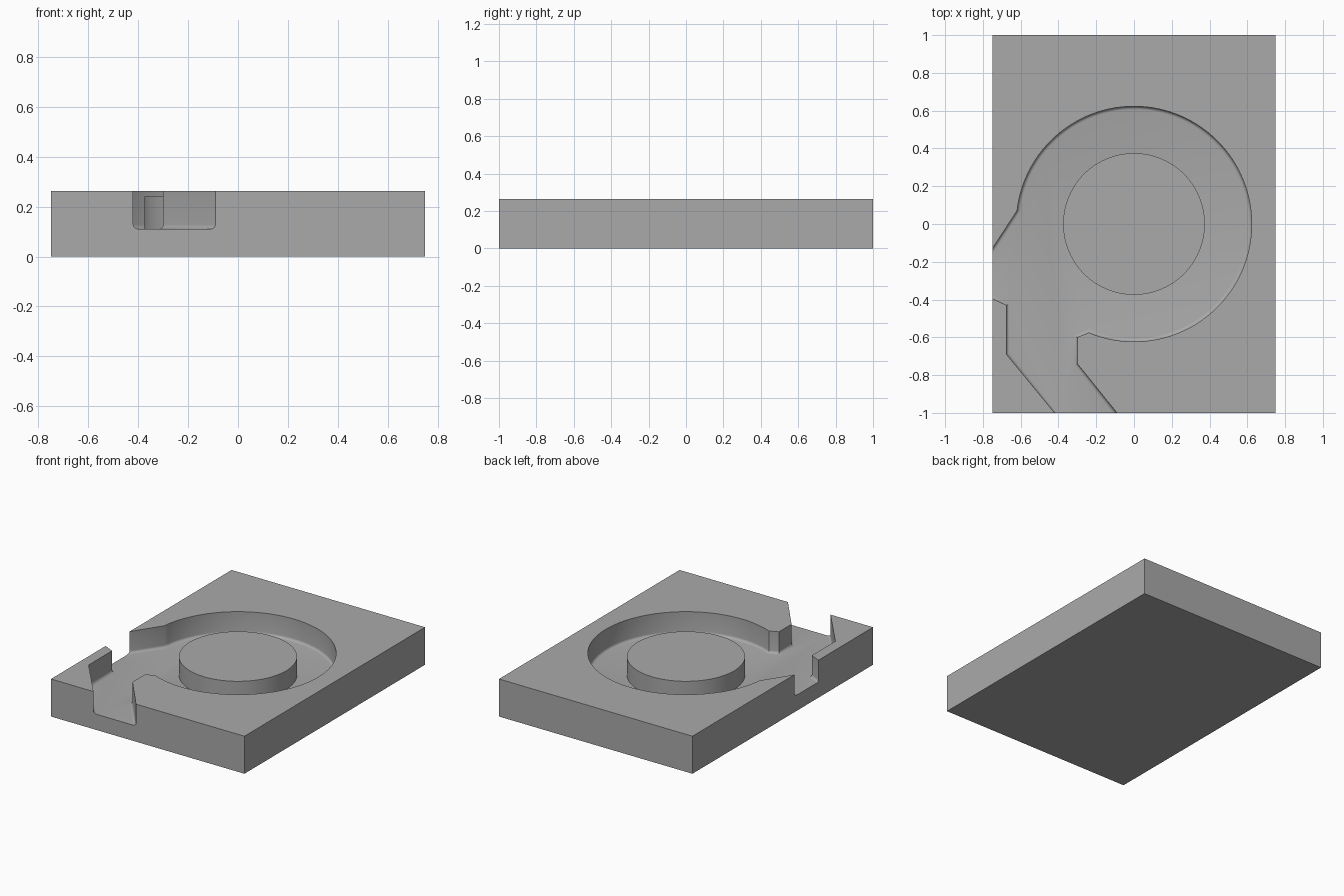
import bpy, bmesh, math

old = bpy.data.objects.get("Cube")
if old:
    bpy.data.objects.remove(old)

HEIGHT, FLOOR, POST_TOP = 0.263, 0.11, 0.24
RING_R, POST_R, FILLET = 0.623, 0.375, 0.018

grey = bpy.data.materials.new("plain grey")
grey.use_nodes = True
colour = (0.4, 0.4, 0.4, 1)
grey.diffuse_color = colour
grey.node_tree.nodes["Principled BSDF"].inputs["Base Color"].default_value = colour


def prism(name, outline, z0, z1, fillet=0):
    """Extrude an outline upward, optionally rounding its bottom rim."""
    bm = bmesh.new()
    base = bm.faces.new([bm.verts.new((x, y, z0)) for x, y in outline])
    top = bmesh.ops.extrude_face_region(bm, geom=[base])["geom"]
    bmesh.ops.translate(bm, vec=(0, 0, z1 - z0),
                        verts=[g for g in top if isinstance(g, bmesh.types.BMVert)])
    if fillet:
        rim = [e for e in bm.edges if all(abs(v.co.z - z0) < 1e-5 for v in e.verts)]
        bmesh.ops.bevel(bm, geom=rim, offset=fillet, segments=4, profile=0.5, affect='EDGES')
    bmesh.ops.recalc_face_normals(bm, faces=bm.faces)
    mesh = bpy.data.meshes.new(name)
    bm.to_mesh(mesh)
    bm.free()
    mesh.materials.append(grey)
    obj = bpy.data.objects.new(name, mesh)
    bpy.context.collection.objects.link(obj)
    return obj


def arc(radius, start, end, steps):
    angles = [math.radians(start + (end - start) * i / steps) for i in range(steps + 1)]
    return [(radius * math.cos(a), radius * math.sin(a)) for a in angles]


# Rectangular base plate
plate = prism("base_plate", [(-.75, -1), (.75, -1), (.75, 1), (-.75, 1)], 0, HEIGHT)

# Pocket outline: round bowl, side mouth and angled front channel
outline = arc(RING_R, 173.5, -112.7, 96)
outline += [(-.3, -.6), (-.3, -.74), (-.05, -1.05), (-.379, -1.05),
            (-.675, -.69), (-.675, -.43), (-.8, -.372), (-.8, -.207)]
cutter = prism("pocket_cutter", outline, FLOOR, HEIGHT + 0.2, FILLET)
cutter.hide_render = True
cutter.hide_set(True)

cut = plate.modifiers.new("pocket", 'BOOLEAN')
cut.operation = 'DIFFERENCE'
cut.solver = 'EXACT'
cut.object = cutter

# Bake the cut so that shading is set on the final faces
depsgraph = bpy.context.evaluated_depsgraph_get()
final = bpy.data.meshes.new_from_object(plate.evaluated_get(depsgraph))
plate.modifiers.clear()
plate.data = final
bpy.data.objects.remove(cutter)

# Round post in the middle of the bowl
post = prism("centre_post", arc(POST_R, 0, 360, 96)[:-1], FLOOR - 0.02, POST_TOP)

bpy.ops.object.select_all(action='DESELECT')
for obj in (plate, post):
    obj.select_set(True)
bpy.context.view_layer.objects.active = plate
bpy.ops.object.shade_smooth_by_angle(angle=math.radians(30))
